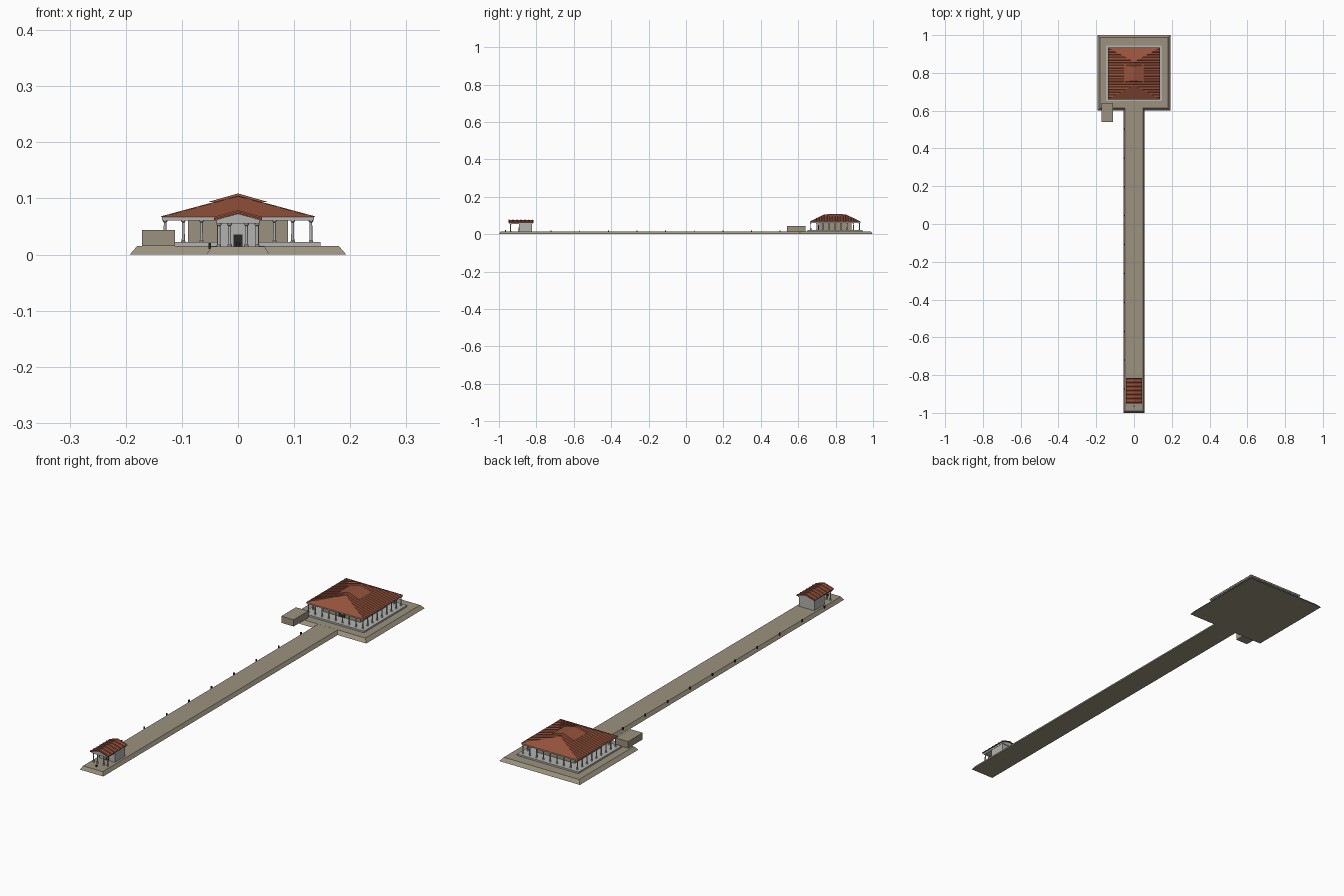
import bpy, math

if "Cube" in bpy.data.objects:
    bpy.data.objects.remove(bpy.data.objects["Cube"])


def material(name, col):
    m = bpy.data.materials.new(name)
    m.diffuse_color = (*col, 1)
    m.use_nodes = True
    m.node_tree.nodes["Principled BSDF"].inputs["Base Color"].default_value = m.diffuse_color
    return m


STONE = material("stone", (0.33, 0.29, 0.21))
TILE = material("tile", (0.30, 0.085, 0.045))
DARK = material("dark", (0.02, 0.02, 0.02))
MARBLE = material("marble", (0.45, 0.45, 0.44))


def mesh(name, verts, faces, mat):
    me = bpy.data.meshes.new(name)
    me.from_pydata(verts, [], faces)
    me.update()
    ob = bpy.data.objects.new(name, me)
    bpy.context.collection.objects.link(ob)
    if mat:
        me.materials.append(mat)
    return ob


BOX = [(3, 2, 1, 0), (4, 5, 6, 7), (0, 1, 5, 4), (1, 2, 6, 5), (2, 3, 7, 6), (3, 0, 4, 7)]


def box(name, x0, x1, y0, y1, z0, z1, mat=None, taper=0):
    t = taper
    v = [(x0, y0, z0), (x1, y0, z0), (x1, y1, z0), (x0, y1, z0),
         (x0 + t, y0 + t, z1), (x1 - t, y0 + t, z1), (x1 - t, y1 - t, z1), (x0 + t, y1 - t, z1)]
    return mesh(name, v, BOX, mat)


def hip(name, w, y0, y1, z0, z1, run, mat):
    # Ridge runs along y; run 0 gives a plain gable
    v = [(-w, y0, z0), (w, y0, z0), (w, y1, z0), (-w, y1, z0), (0, y0 + run, z1), (0, y1 - run, z1)]
    return mesh(name, v, [(3, 2, 1, 0), (0, 1, 4), (1, 2, 5, 4), (2, 3, 5), (3, 0, 4, 5)], mat)


def column(name, x, y, z0, z1, r):
    h = z1 - z0
    prof = [(r * 1.3, 0), (r * 1.3, h * .06), (r, h * .08), (r * .8, h * .9),
            (r * 1.4, h * .95), (r * 1.4, h)]
    n = 12
    v = [(x + a * math.cos(2 * math.pi * i / n), y + a * math.sin(2 * math.pi * i / n), z0 + b)
         for a, b in prof for i in range(n)]
    f = [(k * n + i, k * n + (i + 1) % n, (k + 1) * n + (i + 1) % n, (k + 1) * n + i)
         for k in range(len(prof) - 1) for i in range(n)]
    f += [tuple(reversed(range(n))), tuple(range(len(v) - n, len(v)))]
    return mesh(name, v, f, MARBLE)


def rib(name, a, b, w, h, along_y):
    # Thin tile ridge laid on a roof slope from eave a to top b
    dx, dy = (0, w / 2) if along_y else (w / 2, 0)
    v = []
    for p in (a, b):
        v += [(p[0] - dx, p[1] - dy, p[2]), (p[0] + dx, p[1] + dy, p[2]), (p[0], p[1], p[2] + h)]
    return mesh(name, v, [(0, 2, 1), (3, 4, 5), (0, 1, 4, 3), (1, 2, 5, 4), (2, 0, 3, 5)], TILE)


# Sloped terrace and causeway
box("terrace", -0.193, 0.193, 0.60, 1.0, 0, 0.015, STONE, 0.013)
box("causeway", -0.056, 0.056, -1.0, 0.625, 0, 0.0148, STONE, 0.009)

# Altar overhanging the terrace front
box("altar", -0.171, -0.112, 0.54, 0.64, 0.015, 0.044, STONE)

# Temple
CY, E = 0.797, 0.137
box("temple_plinth", -0.147, 0.147, CY - 0.147, CY + 0.147, 0.015, 0.022, MARBLE)
box("temple_cella", -0.089, 0.089, CY - 0.089, CY + 0.089, 0.022, 0.062, STONE)
box("cella_door", -0.015, 0.015, CY - 0.0905, CY - 0.085, 0.022, 0.05, DARK)
for i in range(9):
    for j in range(9):
        if i in (0, 8) or j in (0, 8):
            column("temple_column", (i - 4) * 0.0325, CY + (j - 4) * 0.0325, 0.022, 0.061, 0.0028)
box("temple_entablature", -0.135, 0.135, CY - 0.135, CY + 0.135, 0.061, 0.067, MARBLE)
RUN, RZ = 0.075, 0.104
hip("temple_roof", E, CY - E, CY + E, 0.067, RZ, RUN, TILE)

# Raised roof cap
hip("roof_cap", 0.054, CY - 0.045, CY + 0.045, 0.0935, 0.109, 0.006, TILE)

# Tile ribs on the temple side slopes
for s in (-1, 1):
    for k in range(-9, 10):
        d = k * 0.0142
        top = min(1.0, (E - abs(d)) / RUN)
        if top > 0.1:
            rib("temple_tile_rib", (s * E, CY + d, 0.067),
                (s * E * (1 - top), CY + d, 0.067 + (RZ - 0.067) * top), 0.003, 0.0012, True)

# Gatehouse
box("gate_walls", -0.037, 0.037, -0.893, -0.823, 0.0148, 0.057, MARBLE)
box("gate_door", -0.008, 0.008, -0.8945, -0.89, 0.0148, 0.036, DARK)
for x in (-0.034, -0.015, 0.015, 0.034):
    column("gate_column", x, -0.938, 0.0148, 0.055, 0.003)
box("gate_entablature", -0.038, 0.038, -0.945, -0.82, 0.055, 0.062, MARBLE)
hip("gate_pediment", 0.038, -0.945, -0.82, 0.062, 0.073, 0, MARBLE)
for s in (-1, 1):
    pts = [(s * 0.043, 0.061), (0, 0.0735), (0, 0.0765), (s * 0.043, 0.064)]
    v = [(x, y, z) for y in (-0.95, -0.815) for x, z in pts]
    f = BOX if s < 0 else [tuple(reversed(q)) for q in BOX]
    mesh("gate_roof", v, f, TILE)
    for k in range(7):
        y = -0.946 + k * 0.0212
        rib("gate_tile_rib", (s * 0.043, y, 0.064), (0, y, 0.0765), 0.005, 0.003, True)

# Small marker posts along the left edge
for k in range(10):
    y = 0.503 - 0.153 * k
    box("marker_post", -0.053, -0.048, y - 0.0025, y + 0.0025, 0.01, 0.021, DARK)
box("gate_marker", -0.003, 0.003, -0.968, -0.962, 0.0148, 0.022, DARK)
